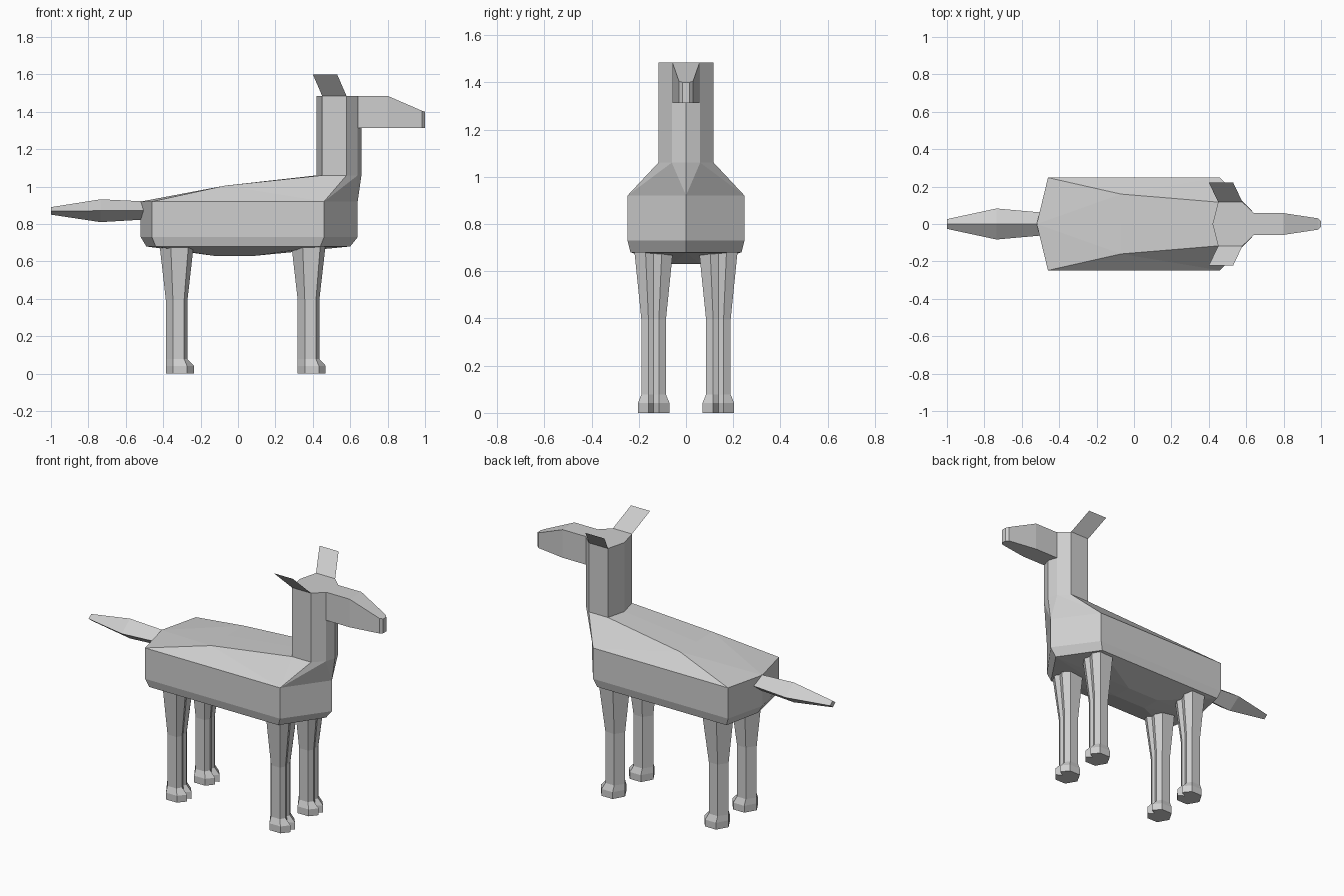
import bpy, bmesh

if "Cube" in bpy.data.objects:
    bpy.data.objects.remove(bpy.data.objects["Cube"])

coat = bpy.data.materials.new("light_grey_coat")
coat.diffuse_color = (0.62, 0.62, 0.62, 1)
coat.use_nodes = True
coat.node_tree.nodes["Principled BSDF"].inputs["Base Color"].default_value = coat.diffuse_color


def finish(name, bm, solid=True):
    bmesh.ops.remove_doubles(bm, verts=bm.verts[:], dist=0.0005)
    if solid:
        bmesh.ops.recalc_face_normals(bm, faces=bm.faces[:])
    me = bpy.data.meshes.new(name)
    bm.to_mesh(me)
    bm.free()
    me.materials.append(coat)
    ob = bpy.data.objects.new(name, me)
    bpy.context.collection.objects.link(ob)
    return ob


def loft(name, rings):
    """Closed skin through rings of equal length, capped at both ends."""
    bm = bmesh.new()
    loops = [[bm.verts.new(p) for p in r] for r in rings]
    n = len(loops[0])
    for a, b in zip(loops, loops[1:]):
        for i in range(n):
            j = (i + 1) % n
            bm.faces.new((a[i], a[j], b[j], b[i]))
    bm.faces.new(loops[0])
    bm.faces.new(loops[-1])
    return finish(name, bm)


# Body and neck: one half described by named corners, then mirrored across y
P = {}
for i, z in ((1, 0.92), (2, 0.73)):
    P.update({f"A{i}": (-0.52, 0, z), f"B{i}": (-0.46, 0.248, z),
              f"C{i}": (0.46, 0.248, z), f"D{i}": (0.64, 0, z)})
P.update({
    "A3": (-0.49, 0, 0.68), "B3": (-0.44, 0.235, 0.68),
    "C3": (0.44, 0.235, 0.68), "D3": (0.60, 0, 0.68),
    "E0": (-0.13, 0, 0.63), "E1": (-0.13, 0.06, 0.63),
    "F0": (0.09, 0, 0.63), "F1": (0.09, 0.06, 0.63),
    "R0": (-0.07, 0, 1.005), "R1": (-0.07, 0.16, 1.005)})
neck_plan = [(0.42, 0), (0.45, 0.117), (0.58, 0.117), (0.64, 0.06), (0.66, 0)]
for i, (x, y) in enumerate(neck_plan):
    P[f"N{i}"] = (x, y, 1.06)
    P[f"T{i}"] = (x, y, 1.485)
half_faces = [
    "A1 A2 B2 B1", "B1 B2 C2 C1", "C1 C2 D2 D1",      # flanks
    "A2 A3 B3 B2", "B2 B3 C3 C2", "C2 C3 D3 D2",      # lower bevel
    "A3 E0 E1", "A3 E1 B3", "B3 E1 F1 C3", "C3 F1 D3", "D3 F1 F0",
    "E0 F0 F1 E1",                                    # belly
    "A1 B1 R1", "A1 R1 R0", "R0 R1 N1 N0",            # back
    "B1 C1 R1", "C1 N1 R1", "C1 N2 N1",               # shoulders
    "C1 N3 N2", "C1 D1 N3", "D1 N4 N3",
    "N0 N1 T1 T0", "N1 N2 T2 T1", "N2 N3 T3 T2", "N3 N4 T4 T3",
    "T0 T1 T2 T3 T4"]                                 # neck
bm = bmesh.new()
for s in (1, -1):
    for f in half_faces:
        pts = [P[k] for k in f.split()]
        bm.faces.new([bm.verts.new((x, s * y, z)) for x, y, z in pts])
finish("body_and_neck", bm)


# Head: square muzzle tapering to the nose
def box_ring(x, w, z0, z1):
    return [(x, -w, z0), (x, w, z0), (x, w, z1), (x, -w, z1)]


loft("head", [box_ring(0.64, 0.058, 1.312, 1.485),
              box_ring(0.80, 0.058, 1.312, 1.485),
              box_ring(0.985, 0.03, 1.312, 1.405),
              box_ring(1.0, 0.015, 1.312, 1.40)])


# Tail: diamond section
def diamond(x, w, z0, z1):
    m = (z0 + z1) / 2
    return [(x, 0, z0), (x, w, m), (x, 0, z1), (x, -w, m)]


loft("tail", [diamond(-0.48, 0.06, 0.825, 0.92),
              diamond(-0.735, 0.083, 0.81, 0.932),
              diamond(-1.0, 0.026, 0.85, 0.89)])

# Ears: thin single sheets leaning outward and back
for s, side in ((1, "left"), (-1, "right")):
    bm = bmesh.new()
    quad = [(0.45, 0.117, 1.485), (0.58, 0.117, 1.485),
            (0.53, 0.222, 1.60), (0.40, 0.222, 1.60)]
    vs = [bm.verts.new((x, s * y, z)) for x, y, z in quad]
    bm.faces.new(vs if s < 0 else vs[::-1])
    finish(f"{side}_ear", bm, solid=False)

# Legs: faceted shaft with a notched hoof
shaft = [(-0.058, 0), (-0.02, 0.052), (0.04, 0.052), (0.058, 0.022),
         (0.05, 0), (0.058, -0.022), (0.04, -0.052), (-0.02, -0.052)]
hoof = [(-0.058, 0), (-0.02, 0.067), (0.055, 0.067), (0.092, 0.022),
        (0.055, 0), (0.092, -0.022), (0.055, -0.067), (-0.02, -0.067)]
for end, cx in (("front", 0.377), ("back", -0.328)):
    for side, cy in (("left", 0.137), ("right", -0.137)):
        def ring(plan, z, k=1.0):
            return [(cx + k * x, cy + k * y, z) for x, y in plan]
        loft(f"{end}_{side}_leg", [
            ring(hoof, 0), ring(hoof, 0.042), ring(shaft, 0.078),
            ring(shaft, 0.395), ring(shaft, 0.69, 1.58)])
